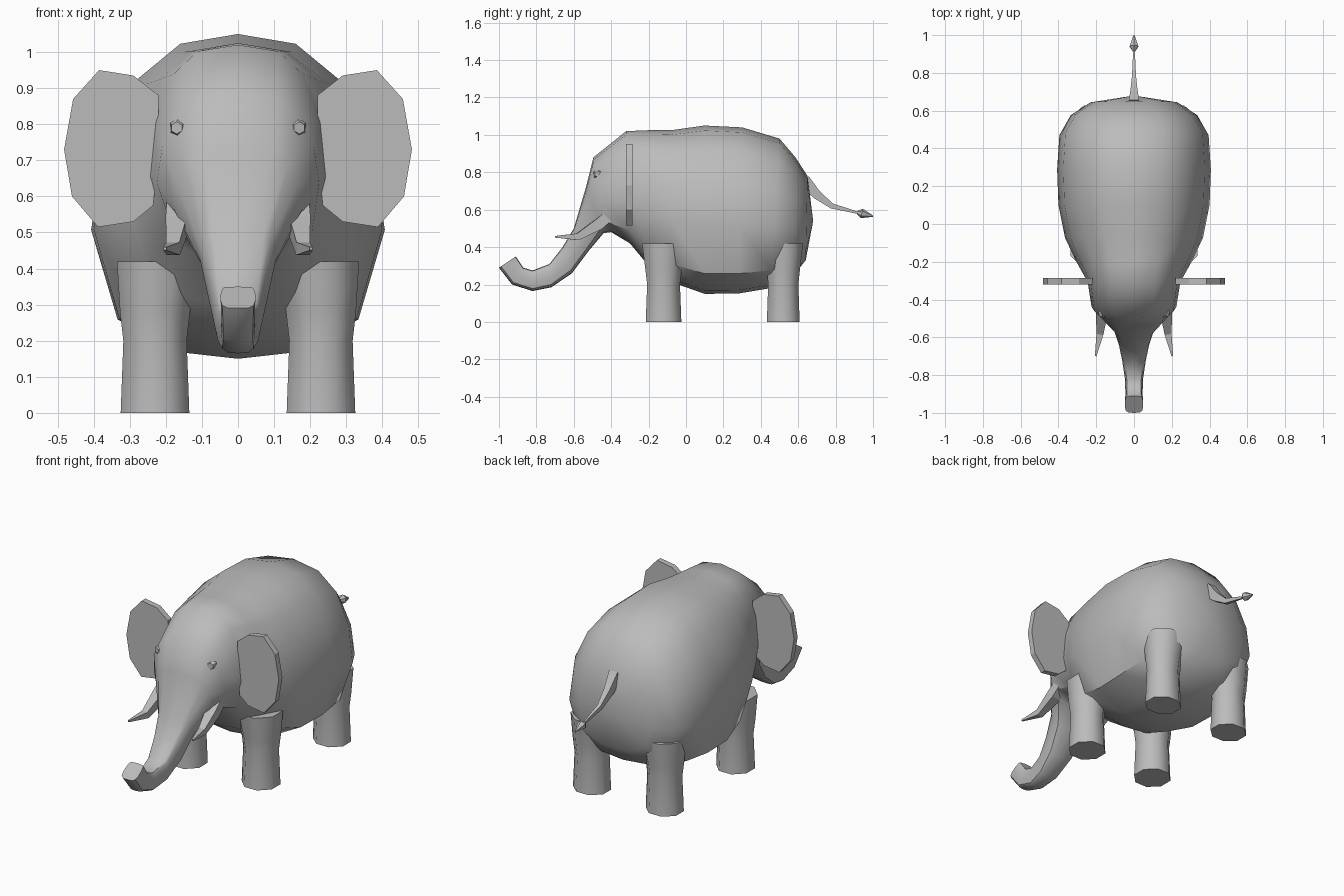
import bpy, bmesh, math
from mathutils import Vector

if "Cube" in bpy.data.objects:
    bpy.data.objects.remove(bpy.data.objects["Cube"])

grey = bpy.data.materials.new("grey_hide")
grey.diffuse_color = (0.5, 0.5, 0.5, 1)
grey.use_nodes = True
grey.node_tree.nodes["Principled BSDF"].inputs["Base Color"].default_value = grey.diffuse_color


def finish(name, bm, angle=None):
    """Turn a bmesh into a named, shaded object."""
    bmesh.ops.recalc_face_normals(bm, faces=bm.faces[:])
    mesh = bpy.data.meshes.new(name)
    bm.to_mesh(mesh)
    bm.free()
    mesh.materials.append(grey)
    ob = bpy.data.objects.new(name, mesh)
    bpy.context.collection.objects.link(ob)
    if angle:
        bpy.ops.object.select_all(action='DESELECT')
        ob.select_set(True)
        bpy.context.view_layer.objects.active = ob
        bpy.ops.object.shade_smooth_by_angle(angle=math.radians(angle))
    return ob


def loft(name, rings, angle=None, end_point=None):
    """Skin closed rings of equal length; cap both ends."""
    bm = bmesh.new()
    loops = [[bm.verts.new(p) for p in r] for r in rings]
    n = len(loops[0])
    for a, b in zip(loops, loops[1:]):
        for i in range(n):
            j = (i + 1) % n
            bm.faces.new((a[i], a[j], b[j], b[i]))
    bm.faces.new(loops[0])
    if end_point:
        tip = bm.verts.new(end_point)
        for i in range(n):
            bm.faces.new((loops[-1][i], loops[-1][(i + 1) % n], tip))
    else:
        bm.faces.new(loops[-1])
    return finish(name, bm, angle)


# Half cross-sections: (share of half width, share of height)
BODY = [(0, 1), (.4, .97), (.7, .86), (.92, .65), (1, .4), (.82, .12), (.4, .02), (0, 0)]
TRUNK = [(0, 1), (.8, .97), (.92, .88), (1, .65), (1, .35), (.9, .12), (.6, .02), (0, 0)]


def section(top, bottom, half, blend):
    """Ring between a top and a bottom point (y, z), body-like to trunk-like."""
    t, b = Vector((0, *top)), Vector((0, *bottom))
    pts = []
    for (w0, h0), (w1, h1) in zip(BODY, TRUNK):
        p = b.lerp(t, h0 + (h1 - h0) * blend)
        p.x = half * (w0 + (w1 - w0) * blend)
        pts.append(p)
    return pts + [Vector((-p.x, p.y, p.z)) for p in pts[-2:0:-1]]


# Body, head and trunk as one skin from trunk tip to rump
stations = [
    ((-.91, .35), (-1.0, .29), .048, 1), ((-.87, .29), (-.93, .2), .045, 1),
    ((-.82, .275), (-.82, .165), .048, 1), ((-.73, .31), (-.72, .185), .062, 1),
    ((-.66, .4), (-.61, .26), .08, .9), ((-.6, .5), (-.52, .38), .105, .7),
    ((-.535, .72), (-.44, .475), .18, .3), ((-.495, .88), (-.40, .48), .225, .15),
    ((-.32, 1.02), (-.3, .42), .245, .15), ((-.2, 1.025), (-.2, .3), .305, .05),
    ((-.08, 1.025), (-.07, .21), .365, 0), ((.1, 1.05), (.1, .15), .4, 0),
    ((.3, 1.04), (.28, .152), .407, 0), ((.5, .98), (.45, .18), .395, 0),
    ((.585, .88), (.57, .24), .335, 0), ((.65, .78), (.64, .33), .23, 0),
]
loft("body", [section(*s) for s in stations], 42, (0, .68, .54))

# Legs: eight-sided columns flaring into the belly
for side, s in (("left", 1), ("right", -1)):
    for where, y, k in (("front", -.12, 1.0), ("rear", .52, .92)):
        rings = []
        for z, r, x in ((0, .103, .23), (.2, .095, .23), (.28, .105, .23), (.42, .125, .22)):
            rings.append([(s * (x + r * math.cos(a)), y + k * r * math.sin(a), z)
                          for a in (math.tau * (i + .5) / 8 for i in range(8))])
        loft(f"{where}_leg_{side}", rings, 50)

# Ears: flat plates beside the head
EAR = [(.22, .88), (.29, .935), (.385, .95), (.457, .87), (.482, .73),
       (.46, .6), (.388, .515), (.29, .53), (.235, .575), (.222, .7)]
for side, s in (("left", 1), ("right", -1)):
    loft(f"ear_{side}", [[(s * x, y, z) for x, z in EAR] for y in (-.32, -.287)])


def tube(name, path, sides, angle=None, squash=1.0):
    """Tapered bar along (x, y, z, radius) points; squash scales its x size."""
    pts = [Vector(p[:3]) for p in path]
    rings = []
    for i, p in enumerate(pts):
        d = (pts[min(i + 1, len(pts) - 1)] - pts[max(i - 1, 0)]).normalized()
        u = d.cross(Vector((0, 0, 1))).normalized()
        v = u.cross(d)
        r = path[i][3]
        rings.append([p + u * (r * squash * math.cos(a)) + v * (r * math.sin(a))
                      for a in (math.tau * (k + .5) / sides for k in range(sides))])
    return loft(name, rings, angle)


for side, s in (("left", 1), ("right", -1)):
    # Tusks
    tube(f"tusk_{side}", [(s * .165, -.375, .6, .04), (s * .17, -.47, .52, .042),
                          (s * .18, -.58, .455, .026), (s * .203, -.7, .455, .006)], 4)
    # Eyes
    tube(f"eye_{side}", [(s * .15, -.435, .79, .028), (s * .165, -.475, .79, .028),
                         (s * .17, -.492, .79, .017)], 6)

# Tail with pointed tuft
tube("tail", [(0, .63, .755, .05), (0, .7, .68, .034), (0, .78, .62, .02),
              (0, .92, .583, .008)], 4, 30, .75)
tube("tail_tuft", [(0, .915, .585, .008), (0, .94, .58, .026), (0, 1.0, .565, .003)], 6)
